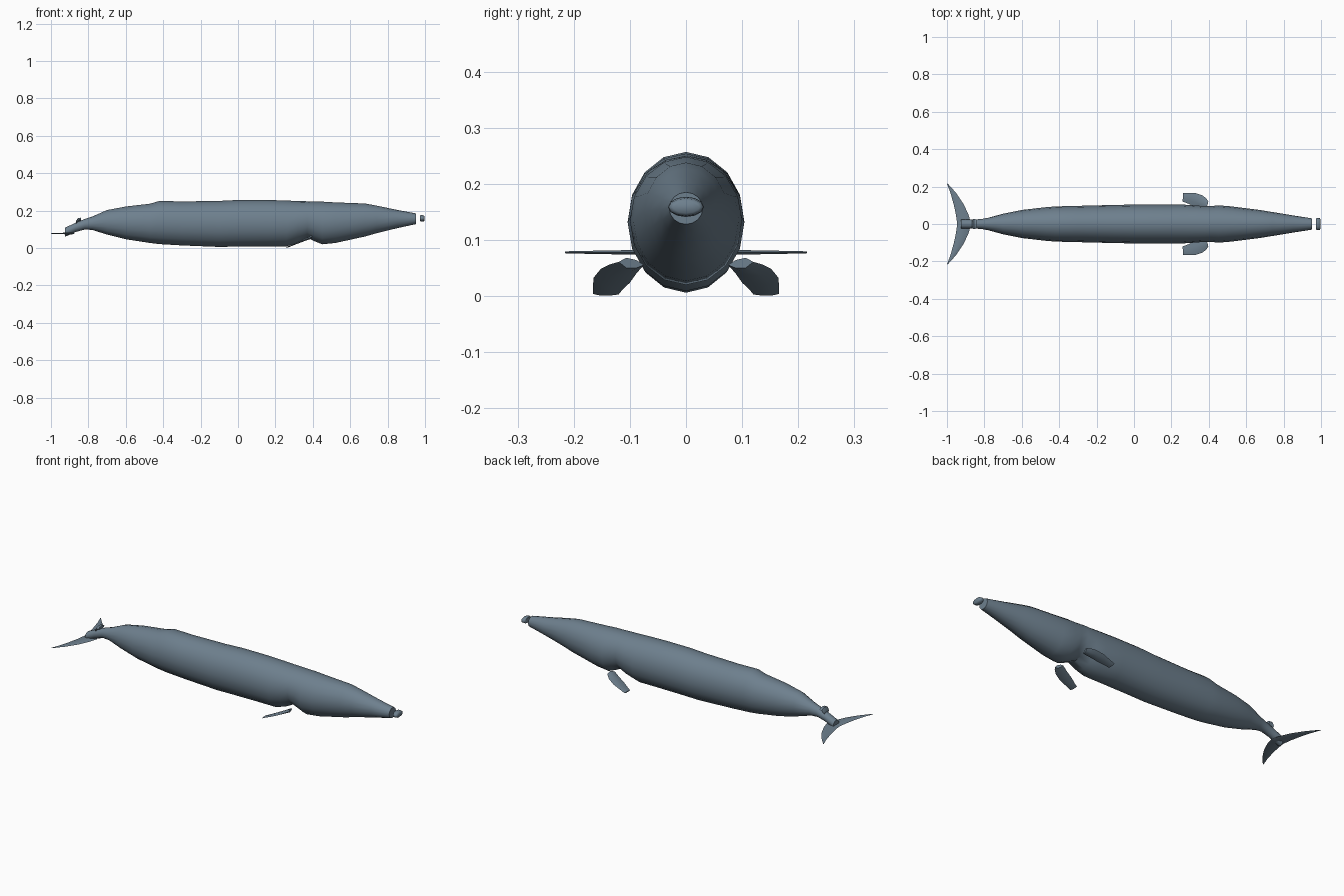
import bpy, bmesh
from math import sin, cos, pi, radians

cube = bpy.data.objects.get("Cube")
if cube:
    bpy.data.objects.remove(cube)

skin = bpy.data.materials.new("slate blue skin")
skin.use_nodes = True
colour = (0.155, 0.215, 0.27, 1)
skin.diffuse_color = colour
skin.node_tree.nodes["Principled BSDF"].inputs["Base Color"].default_value = colour


def finish(name, bm, angle):
    bmesh.ops.recalc_face_normals(bm, faces=bm.faces)
    mesh = bpy.data.meshes.new(name)
    bm.to_mesh(mesh)
    bm.free()
    mesh.materials.append(skin)
    obj = bpy.data.objects.new(name, mesh)
    bpy.context.collection.objects.link(obj)
    bpy.ops.object.select_all(action='DESELECT')
    obj.select_set(True)
    bpy.context.view_layer.objects.active = obj
    bpy.ops.object.shade_smooth_by_angle(angle=radians(angle))
    return obj


def loft(name, sections, sides=16, angle=50):
    """Skin elliptical rings given as (x, bottom, top, half width)."""
    bm = bmesh.new()
    rings = []
    for x, low, high, half in sections:
        mid, tall = (low + high) / 2, (high - low) / 2
        rings.append([bm.verts.new((x, half * sin(2 * pi * i / sides),
                                    mid + tall * cos(2 * pi * i / sides)))
                      for i in range(sides)])
    for a, b in zip(rings, rings[1:]):
        for i in range(sides):
            j = (i + 1) % sides
            bm.faces.new((a[i], a[j], b[j], b[i]))
    bm.faces.new(rings[0])
    bm.faces.new(rings[-1])
    return finish(name, bm, angle)


def fin(name, chords, height, thick):
    """Lens-section fin through (front x, front y, rear x, rear y) chords."""
    bm = bmesh.new()
    rows = []
    for k, (fx, fy, rx, ry) in enumerate(chords):
        t = thick * (1 - 0.7 * k / (len(chords) - 1))
        row = []
        for s, h in ((0, 0), (0.3, 1), (0.7, 0.8), (1, 0), (0.7, -0.8), (0.3, -1)):
            x, y = fx + (rx - fx) * s, fy + (ry - fy) * s
            row.append(bm.verts.new((x, y, height(x) + h * t)))
        rows.append(row)
    for a, b in zip(rows, rows[1:]):
        for i in range(6):
            j = (i + 1) % 6
            bm.faces.new((a[i], a[j], b[j], b[i]))
    bm.faces.new(rows[0])
    bm.faces.new(rows[-1])
    obj = finish(name, bm, 40)
    mirror = obj.modifiers.new("mirror", 'MIRROR')
    mirror.use_axis = (False, True, False)
    return obj


# Long body from tail stock to blunt snout
loft("body", [
    (-0.925, 0.06, 0.108, 0.025), (-0.87, 0.085, 0.135, 0.024),
    (-0.82, 0.099, 0.155, 0.026), (-0.78, 0.097, 0.168, 0.033),
    (-0.7, 0.072, 0.203, 0.055), (-0.6, 0.047, 0.222, 0.075),
    (-0.47, 0.027, 0.237, 0.09), (-0.42, 0.021, 0.252, 0.094),
    (-0.3, 0.014, 0.249, 0.097), (-0.1, 0.006, 0.252, 0.102),
    (0.0, 0.008, 0.257, 0.104), (0.15, 0.009, 0.257, 0.104),
    (0.26, 0.009, 0.254, 0.104), (0.32, 0.028, 0.251, 0.1),
    (0.37, 0.055, 0.25, 0.096), (0.41, 0.036, 0.249, 0.095),
    (0.45, 0.02, 0.248, 0.1), (0.52, 0.027, 0.244, 0.094),
    (0.68, 0.062, 0.238, 0.074), (0.74, 0.079, 0.227, 0.064),
    (0.85, 0.106, 0.204, 0.046), (0.952, 0.128, 0.185, 0.03)])

# Rounded snout tip, slightly ahead of the body
loft("snout_tip", [(0.972, 0.145, 0.174, 0.026), (0.978, 0.141, 0.177, 0.032),
                   (0.993, 0.143, 0.174, 0.031), (0.998, 0.148, 0.168, 0.024)], 12)

# Little raised flap above the tail stock
loft("tail_flap", [(-0.865, 0.128, 0.146, 0.024), (-0.855, 0.14, 0.161, 0.027),
                   (-0.84, 0.145, 0.162, 0.024)], 8)

# Crescent tail flukes
fin("tail_flukes", [(-0.87, 0, -0.945, 0), (-0.885, 0.05, -0.952, 0.05),
                    (-0.91, 0.105, -0.964, 0.105), (-0.95, 0.165, -0.981, 0.165),
                    (-0.994, 0.214, -1.0, 0.216)], lambda x: 0.078, 0.006)

# Paired flippers, sloping back and down
fin("flippers", [(0.398, 0.12, 0.385, 0.075), (0.388, 0.135, 0.35, 0.088),
                 (0.368, 0.152, 0.31, 0.1), (0.33, 0.165, 0.275, 0.115),
                 (0.262, 0.166, 0.26, 0.12)],
    lambda x: 0.003 + (x - 0.26) * 0.42, 0.009)
